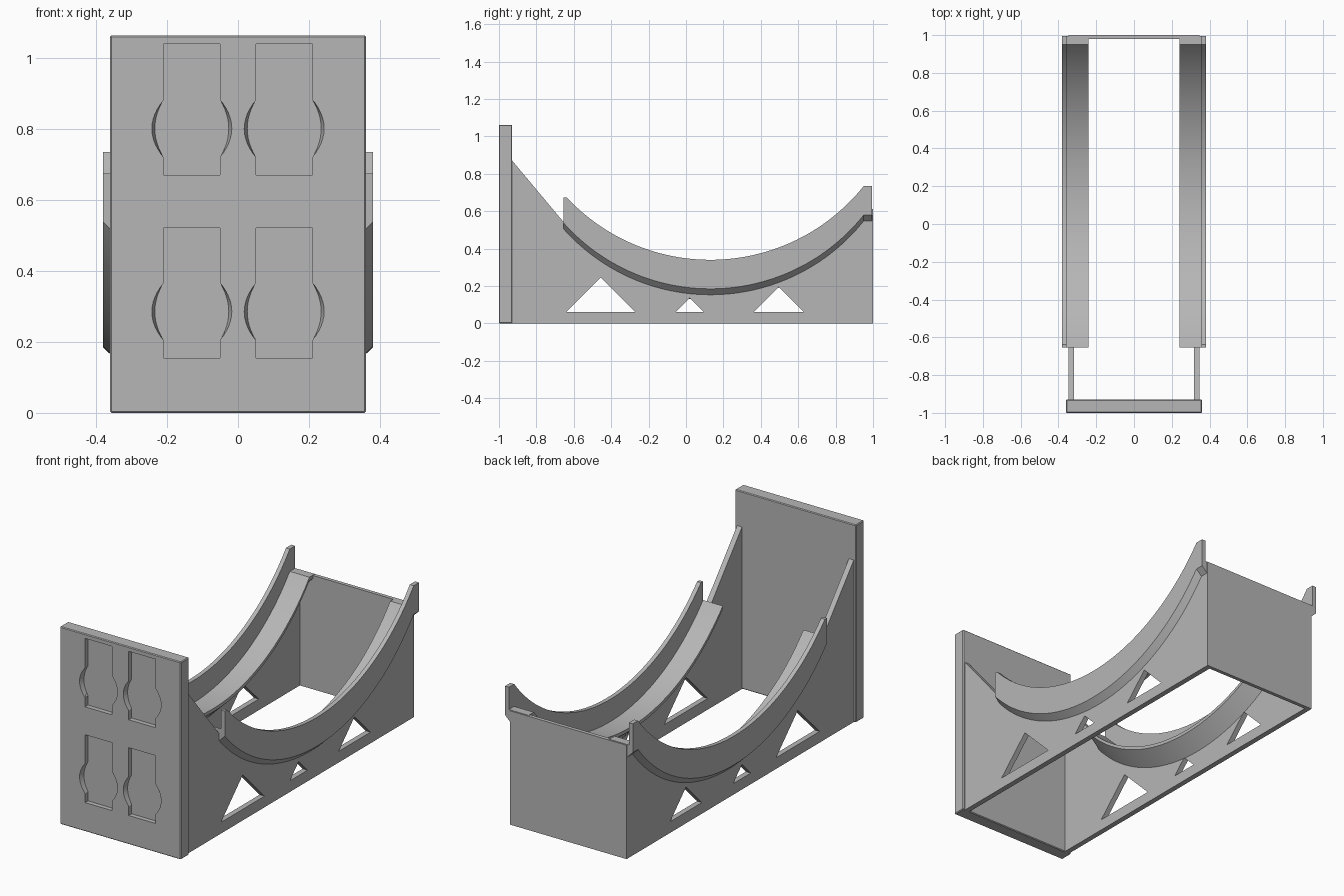
import bpy, bmesh, math

cube = bpy.data.objects.get("Cube")
if cube:
    bpy.data.objects.remove(cube, do_unlink=True)

grey = bpy.data.materials.new("plain grey")
grey.use_nodes = True
grey.diffuse_color = (0.47, 0.47, 0.47, 1)
grey.node_tree.nodes["Principled BSDF"].inputs["Base Color"].default_value = grey.diffuse_color


def loft(name, rings):
    """Closed solid through matching rings of points."""
    bm = bmesh.new()
    loops = [[bm.verts.new(p) for p in ring] for ring in rings]
    n = len(loops[0])
    for a, b in zip(loops, loops[1:]):
        for i in range(n):
            j = (i + 1) % n
            bm.faces.new((a[i], a[j], b[j], b[i]))
    bm.faces.new(loops[0])
    bm.faces.new(loops[-1])
    bmesh.ops.recalc_face_normals(bm, faces=bm.faces)
    mesh = bpy.data.meshes.new(name)
    bm.to_mesh(mesh)
    bm.free()
    mesh.materials.append(grey)
    obj = bpy.data.objects.new(name, mesh)
    bpy.context.collection.objects.link(obj)
    return obj


def box(name, x, y0, y1, top):
    return loft(name, [[(-x, y, 0), (x, y, 0), (x, y, top), (-x, y, top)] for y in (y0, y1)])


def apply(obj, kind, **settings):
    mod = obj.modifiers.new(kind.lower(), kind)
    for key, value in settings.items():
        setattr(mod, key, value)
    bpy.context.view_layer.objects.active = obj
    bpy.ops.object.modifier_apply(modifier=mod.name)


def cut(obj, cutter):
    apply(obj, "BOOLEAN", object=cutter, operation="DIFFERENCE", solver="EXACT")
    bpy.data.objects.remove(cutter, do_unlink=True)


def smooth(obj):
    bpy.ops.object.select_all(action="DESELECT")
    obj.select_set(True)
    bpy.context.view_layer.objects.active = obj
    bpy.ops.object.shade_smooth_by_angle(angle=math.radians(25))


def arc(y):
    """Height of the cradle curve along the length."""
    y = min(y, 0.95)
    return 1.39 - math.sqrt(1.05 ** 2 - (y - 0.13) ** 2)


# Front plate with four recessed clip slots
plate = box("front_plate", 0.36, -1, -0.93, 1.062)
apply(plate, "BEVEL", width=0.004, segments=1)


def slot_ring(cx, low, high, mid, bulge, y):
    half, reach, steps = 0.08, 0.08, 12
    side = []
    for i in range(steps + 1):
        t = -1 + 2 * i / steps
        side.append((half + bulge * (1 - t * t), mid + reach * t))
    right = [(half, low)] + side + [(half, high)]
    return [(cx + u, y, z) for u, z in right] + [(cx - u, y, z) for u, z in reversed(right)]


for cx in (-0.13, 0.13):
    for low, high, mid in ((0.155, 0.52, 0.285), (0.67, 1.038, 0.8)):
        cut(plate, loft("slot_cutter", [
            slot_ring(cx, low, high, mid, 0.036, -1.01),
            slot_ring(cx, low, high, mid, 0.024, -0.975)]))
smooth(plate)

# Back plate
box("back_plate", 0.347, 0.98, 1, 0.612)

STEPS = 48
stations = [-0.655, -0.637] + [-0.637 + 1.587 * i / STEPS for i in range(1, STEPS + 1)] + [0.995]
holes = ((-0.455, 0.185), (0.02, 0.075), (0.495, 0.135))

for side, label in ((1, "left"), (-1, "right")):
    # Side wall: sloped at the front, following the cradle behind
    outline = [(1, 0), (-0.935, 0), (-0.935, 0.877)]
    outline += [(y, arc(y) - 0.15) for y in stations] + [(1, arc(1) - 0.15)]
    wall = loft(label + "_wall", [[(side * x, y, z) for y, z in outline] for x in (0.318, 0.347)])
    # Triangular windows
    for mid, half in holes:
        tri = ((mid - half, 0.06), (mid + half, 0.06), (mid, 0.06 + half))
        cut(wall, loft("window_cutter", [[(side * x, y, z) for y, z in tri] for x in (0.25, 0.45)]))
    smooth(wall)

    # Curved rail: floor, outer lip and sloped underside
    rings = []
    for y in stations:
        base, lip = arc(y), arc(max(y, -0.637))
        section = [(0.38, lip), (0.357, lip)]
        section += [(x, base + dz) for x, dz in (
            (0.357, -0.12), (0.24, -0.12), (0.24, -0.138),
            (0.318, -0.215), (0.347, -0.187), (0.38, -0.155))]
        rings.append([(side * x, y, z) for x, z in section])
    smooth(loft(label + "_rail", rings))
